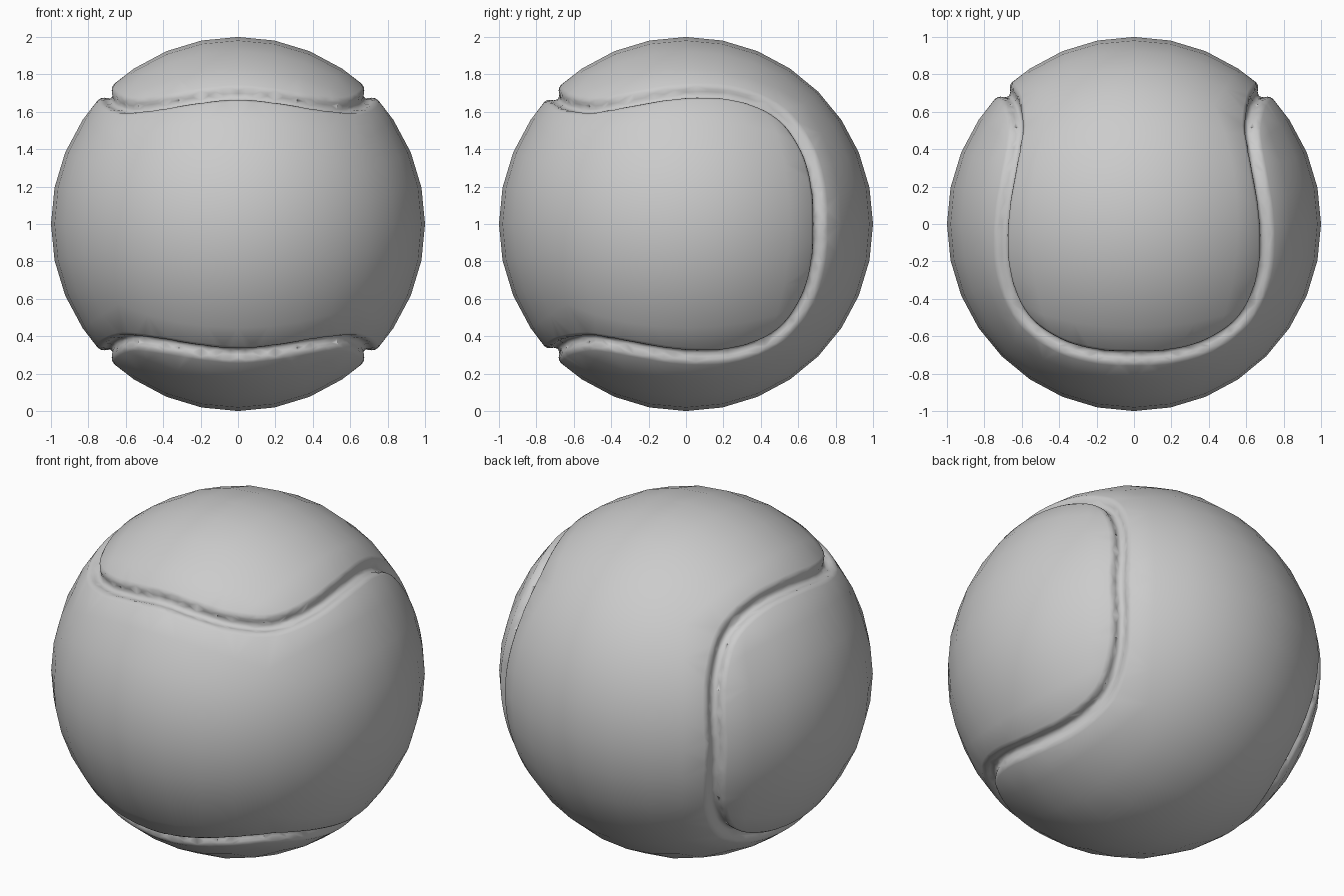
import bpy, bmesh, math
from mathutils import Vector, kdtree

if "Cube" in bpy.data.objects:
    bpy.data.objects.remove(bpy.data.objects["Cube"])

# Seam: one eighth, from the upper front tip to the shoulder at y = 0
eighth = [Vector(p) for p in [(0, -.705, .69), (.2, -.692, .67), (.4, -.635, .64),
                              (.58, -.5, .62), (.68, -.28, .655), (.7, 0, .7)]]
quarter = eighth + [Vector((p.z, -p.y, p.x)) for p in eighth[-2::-1]]
half = quarter + [Vector((p.x, p.y, -p.z)) for p in quarter[-2::-1]]
loop = half[:-1] + [Vector((-p.x, p.y, p.z)) for p in half[:0:-1]]


def spline(i, t):
    a, b, c, d = (loop[(i + k) % len(loop)] for k in (-1, 0, 1, 2))
    return (b * 2 + (c - a) * t + (a * 2 - b * 5 + c * 4 - d) * t * t
            + (b * 3 - a - c * 3 + d) * t ** 3).normalized()


STEPS = 5
seam = [spline(i, k / STEPS) for i in range(len(loop)) for k in range(STEPS)]
tree = kdtree.KDTree(len(seam))
for i, p in enumerate(seam):
    tree.insert(p, i)
tree.balance()

# Groove section: distance from the seam line, radius
section = [(0, .955), (.014, .958), (.026, .972), (.034, .986), (.046, .995), (.064, 1)]
points = []
for i, p in enumerate(seam):
    side = p.cross(seam[(i + 1) % len(seam)] - seam[i - 1]).normalized()
    for d, r in section:
        for s in ((1, -1) if d else (1,)):
            points.append(((p + side * d * s).normalized(), r))

# Ball surface: points of a rounded cube, clear of the groove
N = 8
grid = set()
for i in range(N + 1):
    for j in range(N + 1):
        a, b = (math.tan((k / N - .5) * math.pi / 2) for k in (i, j))
        for s in (1, -1):
            for v in ((a, b, s), (a, s, b), (s, a, b)):
                grid.add(tuple(round(c, 5) for c in Vector(v).normalized()))
for g in sorted(grid):
    if tree.find(g)[2] > .1:
        points.append((Vector(g), 1))

# Wrap the points in a skin, then press the groove in
bm = bmesh.new()
verts = [bm.verts.new(p) for p, r in points]
bmesh.ops.convex_hull(bm, input=verts)
for v, (p, r) in zip(verts, points):
    v.co = p * r + Vector((0, 0, 1))
bmesh.ops.delete(bm, geom=[v for v in bm.verts if not v.link_faces], context='VERTS')
bmesh.ops.recalc_face_normals(bm, faces=bm.faces)
for f in bm.faces:
    f.smooth = True
me = bpy.data.meshes.new("ball")
bm.to_mesh(me)
bm.free()
bpy.context.collection.objects.link(bpy.data.objects.new("ball", me))
